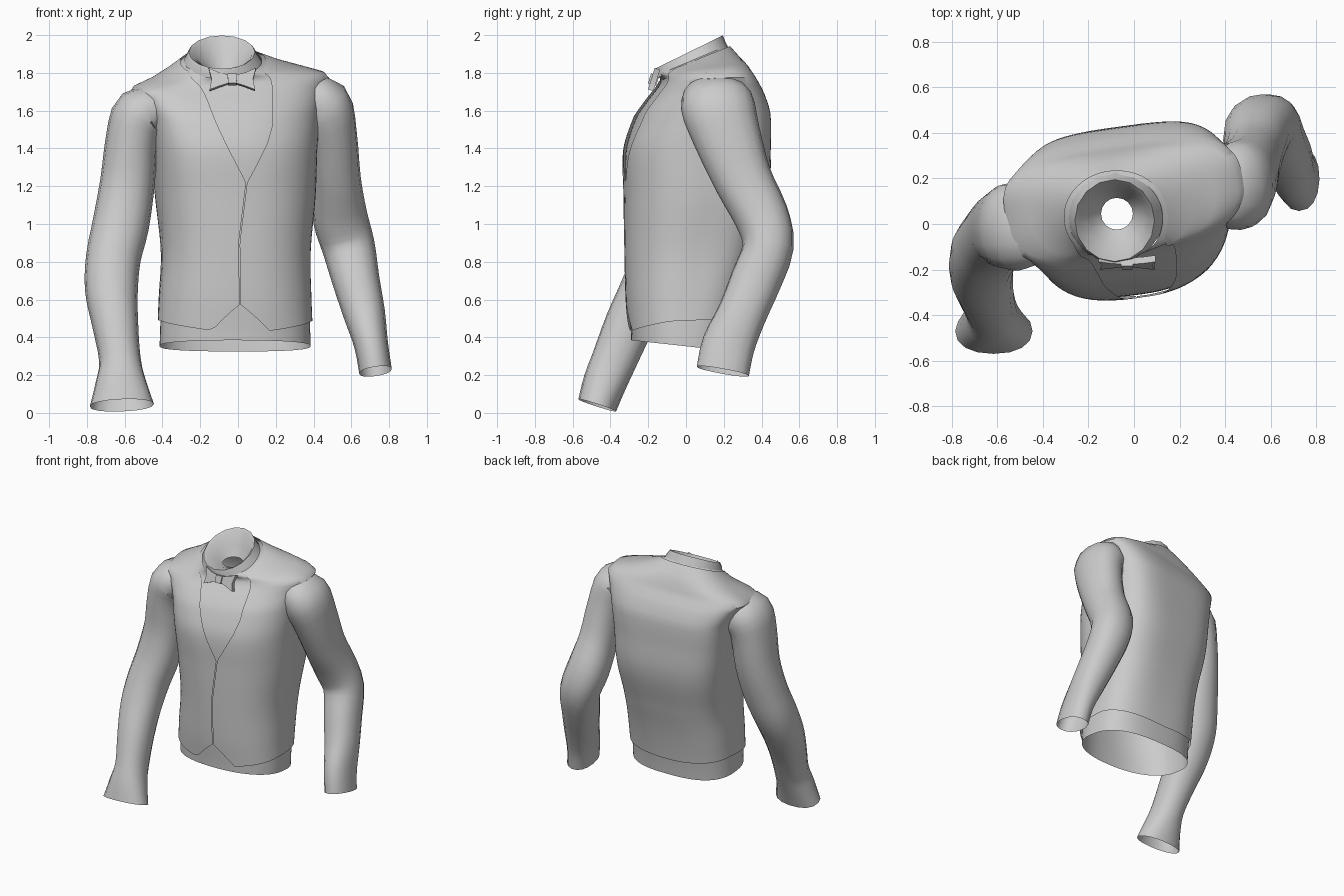
import bpy, bmesh
from math import sin, cos, pi, asin, radians
from mathutils import Vector, Matrix

if "Cube" in bpy.data.objects:
    bpy.data.objects.remove(bpy.data.objects["Cube"])

grey = bpy.data.materials.new("cloth_grey")
grey.use_nodes = True
grey.diffuse_color = (0.6, 0.6, 0.6, 1)
grey.node_tree.nodes["Principled BSDF"].inputs["Base Color"].default_value = (0.6, 0.6, 0.6, 1)


def finish(name, bm, angle=50):
    mesh = bpy.data.meshes.new(name)
    bm.to_mesh(mesh)
    bm.free()
    mesh.materials.append(grey)
    ob = bpy.data.objects.new(name, mesh)
    bpy.context.collection.objects.link(ob)
    bpy.ops.object.select_all(action='DESELECT')
    ob.select_set(True)
    bpy.context.view_layer.objects.active = ob
    bpy.ops.object.shade_smooth_by_angle(angle=radians(angle))
    return ob


def loft(name, rows, closed=True):
    """Skin a list of equally long point rows, going upwards."""
    bm = bmesh.new()
    grid = [[bm.verts.new(p) for p in row] for row in rows]
    n = len(grid[0])
    for low, high in zip(grid, grid[1:]):
        for i in range(n if closed else n - 1):
            j = (i + 1) % n
            bm.faces.new((low[i], low[j], high[j], high[i]))
    bmesh.ops.remove_doubles(bm, verts=bm.verts, dist=0.0005)
    return finish(name, bm)


def lookup(table, key, smooth=False):
    """Interpolate the table rows by their first entry."""
    key = min(max(key, table[0][0]), table[-1][0])
    k = max(i for i in range(len(table) - 1) if table[i][0] <= key)
    a, b = table[k], table[k + 1]
    f = (key - a[0]) / (b[0] - a[0])
    if not smooth:
        return [p + (q - p) * f for p, q in zip(a[1:], b[1:])]
    before, after = table[max(k - 1, 0)], table[min(k + 2, len(table) - 1)]
    out = []
    for o, p, q, r in zip(before[1:], a[1:], b[1:], after[1:]):
        m0, m1 = (q - o) / 2, (r - p) / 2
        out.append(p + m0 * f + (3 * (q - p) - 2 * m0 - m1) * f**2
                   + (2 * (p - q) + m0 + m1) * f**3)
    return out


# Torso sections: height, centre x, centre y, half width, half depth, twist, tilt x, tilt y,
# squareness of the back and of the right front
TORSO = [
    (0.355, -0.015, -0.02, 0.40, 0.27, 0.02, 0, -0.11, 0.75, 0.9),
    (0.60, -0.015, -0.01, 0.39, 0.295, 0.05, 0, 0, 0.68, 0.9),
    (0.85, -0.01, 0.015, 0.38, 0.325, 0.09, 0, 0, 0.62, 0.85),
    (1.15, -0.01, 0.05, 0.405, 0.36, 0.13, 0, 0, 0.57, 0.75),
    (1.40, -0.015, 0.055, 0.42, 0.36, 0.14, 0.02, 0, 0.52, 0.65),
    (1.58, -0.02, 0.085, 0.44, 0.325, 0.14, 0.05, 0, 0.52, 0.52),
    (1.69, -0.035, 0.105, 0.48, 0.265, 0.14, 0.06, 0, 0.56, 0.5),
    (1.755, -0.045, 0.10, 0.51, 0.22, 0.14, 0.07, 0.06, 0.62, 0.58),
    (1.805, -0.055, 0.085, 0.37, 0.21, 0.12, 0.06, 0.17, 0.8, 0.8),
    (1.865, -0.08, 0.03, 0.205, 0.185, 0.05, 0, 0.42, 1.0, 1.0)]
LEFT_POWER = 0.87


def signed(v, p):
    return abs(v) ** p * (1 if v > 0 else -1)


def torso_point(angle, key, out=0.0):
    """Point on the torso; angle 0 faces the front and grows to the left."""
    cx, cy, rx, ry, twist, tx, ty, back, right = lookup(TORSO, key, True)
    power = back if cos(angle) < 0 else LEFT_POWER if sin(angle) > 0 else right
    x = (rx + out) * signed(sin(angle), power)
    y = -(ry + out) * signed(cos(angle), power)
    x, y = x * cos(twist) - y * sin(twist), x * sin(twist) + y * cos(twist)
    return (cx + x, cy + y, key + tx * x + ty * y)


def front_angle(x, key):
    cx, cy, rx, ry, twist, tx, ty, back, right = lookup(TORSO, key, True)
    s = (x - cx - ry * sin(twist)) / rx
    return asin(max(-1, min(1, signed(s, 1 / (LEFT_POWER if s > 0 else right)))))


# Shirt body, open at the waist
SIDES = 64
ring = [2 * pi * i / SIDES for i in range(SIDES)]
loft("shirt_body", [[torso_point(a, 0.355 + 1.51 * k / 40) for a in ring] for k in range(41)])

# Vest wraps around the back between its two front edges: height, right edge, left edge
OPENING = [(0.41, 0.008, 0.013), (0.57, 0.008, 0.013), (0.9, 0.003, 0.008), (1.22, 0.041, 0.046),
           (1.30, 0.0, 0.09), (1.42, -0.06, 0.15), (1.52, -0.105, 0.18), (1.70, -0.175, 0.18),
           (1.78, -0.21, 0.165), (1.865, -0.25, 0.12)]
HEM = [(0.0, 0.57), (0.35, 0.41), (1.3, 0.48), (1.8, 0.5), (pi, 0.47),
       (4.5, 0.5), (5.0, 0.48), (5.98, 0.41), (2 * pi, 0.57)]
COLS, ROWS = 72, 44


def vest_point(col, row):
    f = col / COLS
    low = lookup(HEM, 2 * pi * f)[0]
    key = low + (1.86 - low) * row / ROWS
    right, left = lookup(OPENING, key)
    a0, a1 = front_angle(left, key), front_angle(right, key) + 2 * pi
    return torso_point(a0 + (a1 - a0) * f, key, 0.014)


loft("vest", [[vest_point(c, r) for c in range(COLS + 1)] for r in range(ROWS + 1)], False)


# Collar with a funnel leading down to the neck hole
def collar_ring(cx, cy, z, rx, ry, tilt):
    return [(cx + rx * sin(a), cy - ry * cos(a), z - tilt * ry * cos(a)) for a in ring[::4]]


loft("collar", [collar_ring(*r) for r in (
    (-0.08, 0.03, 1.85, 0.212, 0.195, 0.42), (-0.085, 0.02, 1.88, 0.195, 0.188, 0.46),
    (-0.085, 0.015, 1.91, 0.175, 0.18, 0.49), (-0.085, 0.015, 1.90, 0.16, 0.165, 0.48),
    (-0.075, 0.03, 1.85, 0.12, 0.12, 0.3), (-0.075, 0.045, 1.80, 0.07, 0.07, 0.1))])


# Bow tie: two wings and a knot
def plate(name, outline, y, depth):
    bm = bmesh.new()
    face = bm.faces.new([bm.verts.new((x, y, z)) for x, z in outline])
    new = bmesh.ops.extrude_face_region(bm, geom=[face])["geom"]
    bmesh.ops.translate(bm, vec=(0, depth, 0), verts=[v for v in new if isinstance(v, bmesh.types.BMVert)])
    bmesh.ops.recalc_face_normals(bm, faces=bm.faces)
    ob = finish(name, bm, 30)
    ob.matrix_world = Matrix.Translation((-0.03, -0.17, 1.765)) @ Matrix.Rotation(-0.3, 4, 'X')


for side, name in ((-1, "bow_right_wing"), (1, "bow_left_wing")):
    plate(name, [(side * x, z) for x, z in ((0.01, 0.02), (0.07, 0.035), (0.125, 0.06),
                                            (0.11, 0), (0.12, -0.06), (0.07, -0.04), (0.01, -0.02))], -0.014, 0.03)
plate("bow_knot", [(-0.022, -0.028), (0.022, -0.028), (0.026, 0.026), (-0.026, 0.026)], -0.024, 0.045)


# Sleeves: centre, half width across, half width front to back
def sleeve(name, stations):
    table = [(i, *s) for i, s in enumerate(stations)]
    steps = [i / 3 for i in range(3 * (len(stations) - 1) + 1)]
    rows = []
    for s in steps:
        x, y, z, a, b = lookup(table, s, True)
        ahead = Vector(lookup(table, s + 0.2, True)[:3])
        behind = Vector(lookup(table, s - 0.2, True)[:3])
        t = (ahead - behind).normalized()
        w = Vector((0, 1, 0))
        w = (w - t * w.dot(t)).normalized()
        u = w.cross(t)
        rows.append([Vector((x, y, z)) + u * a * signed(cos(k), 0.9) + w * b * signed(sin(k), 0.9)
                     for k in ring[::4]])
    loft(name, rows[::-1])


sleeve("right_sleeve", [
    (-0.40, -0.01, 1.61, 0.10, 0.16), (-0.51, -0.01, 1.58, 0.15, 0.195), (-0.56, -0.015, 1.45, 0.14, 0.18),
    (-0.585, -0.025, 1.22, 0.145, 0.16), (-0.62, -0.07, 1.0, 0.15, 0.15), (-0.66, -0.13, 0.82, 0.145, 0.15),
    (-0.67, -0.21, 0.65, 0.14, 0.14), (-0.65, -0.30, 0.47, 0.122, 0.13), (-0.625, -0.38, 0.28, 0.11, 0.12),
    (-0.62, -0.43, 0.16, 0.135, 0.115), (-0.615, -0.47, 0.04, 0.17, 0.105)])
sleeve("left_sleeve", [
    (0.34, 0.16, 1.67, 0.10, 0.15), (0.445, 0.165, 1.635, 0.15, 0.195), (0.495, 0.215, 1.47, 0.135, 0.18),
    (0.52, 0.30, 1.24, 0.13, 0.155), (0.54, 0.40, 1.04, 0.145, 0.145), (0.585, 0.435, 0.88, 0.14, 0.135),
    (0.625, 0.37, 0.70, 0.125, 0.135), (0.67, 0.295, 0.52, 0.11, 0.13), (0.705, 0.225, 0.36, 0.09, 0.14),
    (0.728, 0.195, 0.22, 0.087, 0.14)])
